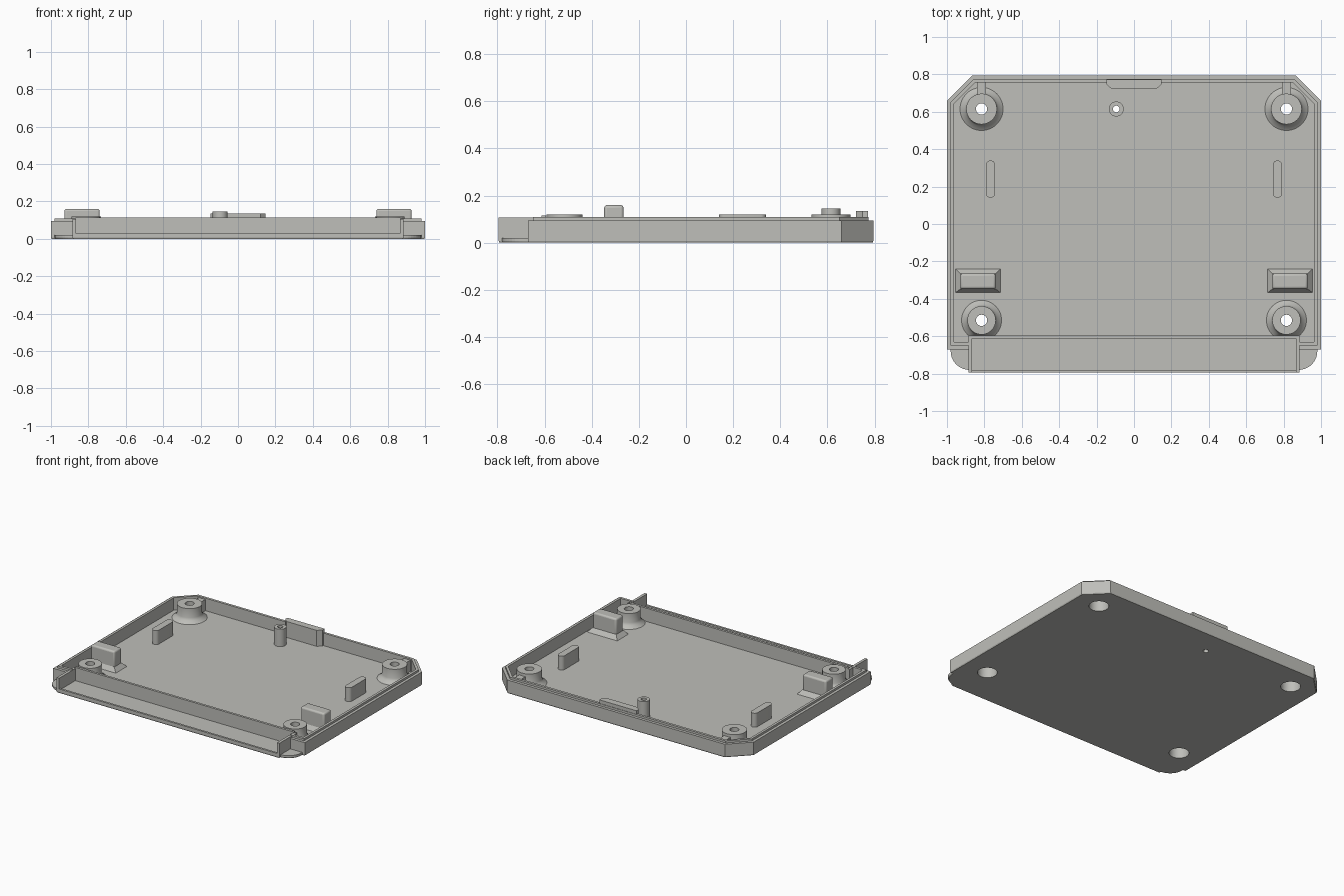
import bpy, bmesh, math

if "Cube" in bpy.data.objects:
    bpy.data.objects.remove(bpy.data.objects["Cube"])

mat = bpy.data.materials.new("warm grey plastic")
mat.diffuse_color = (0.52, 0.52, 0.49, 1)
mat.use_nodes = True
mat.node_tree.nodes["Principled BSDF"].inputs["Base Color"].default_value = mat.diffuse_color


def finish(bm, name, smooth=False, bevel=0):
    bmesh.ops.recalc_face_normals(bm, faces=bm.faces)
    me = bpy.data.meshes.new(name)
    bm.to_mesh(me)
    bm.free()
    ob = bpy.data.objects.new(name, me)
    bpy.context.collection.objects.link(ob)
    me.materials.append(mat)
    if bevel:
        m = ob.modifiers.new("soft edges", 'BEVEL')
        m.width, m.segments, m.limit_method = bevel, 3, 'ANGLE'
    if smooth:
        bpy.ops.object.select_all(action='DESELECT')
        ob.select_set(True)
        bpy.context.view_layer.objects.active = ob
        bpy.ops.object.shade_smooth_by_angle(angle=math.radians(30))
    return ob


def loft(name, rings, closed=False, **kw):
    """Join rings of 3D points; cap the ends, or close the loft on itself."""
    bm = bmesh.new()
    rows = [[bm.verts.new(p) for p in r] for r in rings]
    n = len(rows[0])
    for a, b in zip(rows, rows[1:] + rows[:1] if closed else rows[1:]):
        for i in range(n):
            j = (i + 1) % n
            bm.faces.new((a[i], a[j], b[j], b[i]))
    if not closed:
        bm.faces.new(rows[0])
        bm.faces.new(rows[-1])
    return finish(bm, name, **kw)


def prism(name, pts, z0, z1, **kw):
    return loft(name, [[(x, y, z) for x, y in pts] for z in (z0, z1)], **kw)


def rect(x0, x1, y0, y1):
    return [(x0, y0), (x1, y0), (x1, y1), (x0, y1)]


def both(pts):
    """Right-hand outline followed by its mirror image."""
    return pts + [(-x, y) for x, y in reversed(pts)]


def lathe(name, cx, cy, profile, n=48, ymin=-9):
    rings = []
    for k in range(n):
        a = 2 * math.pi * k / n
        rings.append([(cx + r * math.cos(a), max(cy + r * math.sin(a), ymin), z)
                      for r, z in profile])
    return loft(name, rings, closed=True, smooth=True)


FLOOR = 0.02
BOSSES = [(s * 0.815, y) for s in (1, -1) for y in (0.615, -0.515)]
POST = (-0.095, 0.615)

# floor plate with rounded front corners and a fine bottom chamfer
arc = [(0.88 + 0.1 * math.cos(t), -0.68 - 0.1 * math.sin(t))
       for t in [math.pi / 2 * (1 - k / 10) for k in range(11)]]
outline = both([(0.885, -0.795), (0.885, -0.78)] + arc[1:] +
               [(0.98, -0.67), (1, -0.67), (1, 0.66), (0.865, 0.795)])
floor = loft("floor", [[(x * k, y * k, z) for x, y in outline]
                       for k, z in ((0.996, 0), (1, 0.008), (1, FLOOR))])

# screw recesses and the small hole cut through the floor
for cx, cy, r in [(x, y, 0.065) for x, y in BOSSES] + [(*POST, 0.018)]:
    circle = [(cx + r * math.cos(math.tau * k / 48), cy + r * math.sin(math.tau * k / 48))
              for k in range(48)]
    cutter = prism("hole_cutter", circle, -0.1, 0.1)
    cutter.hide_render = True
    cutter.hide_set(True)
    cutter.display_type = 'WIRE'
    m = floor.modifiers.new("hole", 'BOOLEAN')
    m.object, m.operation, m.solver = cutter, 'DIFFERENCE', 'EXACT'


# stepped rim: low outer ledge with a raised inner lip
def rim_path(d):
    return both([(0.87, -0.67 + d), (1 - d, -0.67 + d),
                 (1 - d, 0.66 - 0.414 * d), (0.865 - 0.414 * d, 0.795 - d)])


section = [(0, 0.01), (0, 0.095), (0.02, 0.095), (0.02, 0.11), (0.038, 0.11), (0.038, 0.01)]
paths = [rim_path(d) for d, z in section]
loft("rim", [[(*paths[j][i], section[j][1]) for j in range(len(section))]
             for i in range(len(paths[0]))])

# front channel
prism("channel_back_wall", rect(-0.87, 0.87, -0.612, -0.595), 0.01, 0.115)
prism("channel_front_lip", rect(-0.87, 0.87, -0.795, -0.78), 0.01, 0.03)
for s in (1, -1):
    prism("channel_side_plate", rect(s * 0.865, s * 0.885, -0.795, -0.595), 0.01, 0.107)

# flared screw bosses
for x, y in BOSSES:
    top, base = (0.082, 0.115) if y > 0 else (0.076, 0.107)
    lathe("screw_boss", x, y, [(0.065, 0.001), (0.066, FLOOR), (base, FLOOR),
                               (top + 0.008, 0.038), (top, 0.055), (top, 0.12),
                               (0.03, 0.12), (0.03, 0.075), (0.065, 0.075)], ymin=-0.6)

# small hollow post
lathe("locating_post", *POST, [(0.018, 0.001), (0.019, FLOOR), (0.04, FLOOR),
                               (0.04, 0.145), (0.018, 0.145)], n=32)

for s in (1, -1):
    # rib joining rear boss to rim
    prism("boss_rib", rect(s * 0.815 - 0.025, s * 0.815 + 0.025, 0.69, 0.765), 0.015, 0.1)
    # upright bar with round ends
    bar = []
    for k in range(20):
        a = math.pi * (k + 0.5) / 10
        bar.append((s * 0.767 + 0.025 * math.cos(a),
                    0.24 + math.copysign(0.075, math.sin(a)) + 0.025 * math.sin(a)))
    prism("side_bar", bar, 0.015, 0.12, smooth=True)
    # support block on a flared foot
    foot, body = rect(s * 0.715, s * 0.955, -0.367, -0.24), rect(s * 0.74, s * 0.928, -0.347, -0.265)
    loft("block_foot", [[(x, y, z) for x, y in p] for p, z in ((foot, FLOOR - 0.005), (foot, FLOOR), (body, 0.05))])
    prism("support_block", body, 0.03, 0.16, bevel=0.012, smooth=True)

# tapered tab on the rear wall
prism("rear_tab", both([(0.12, 0.722), (0.148, 0.748), (0.148, 0.772)]), 0.015, 0.135)
